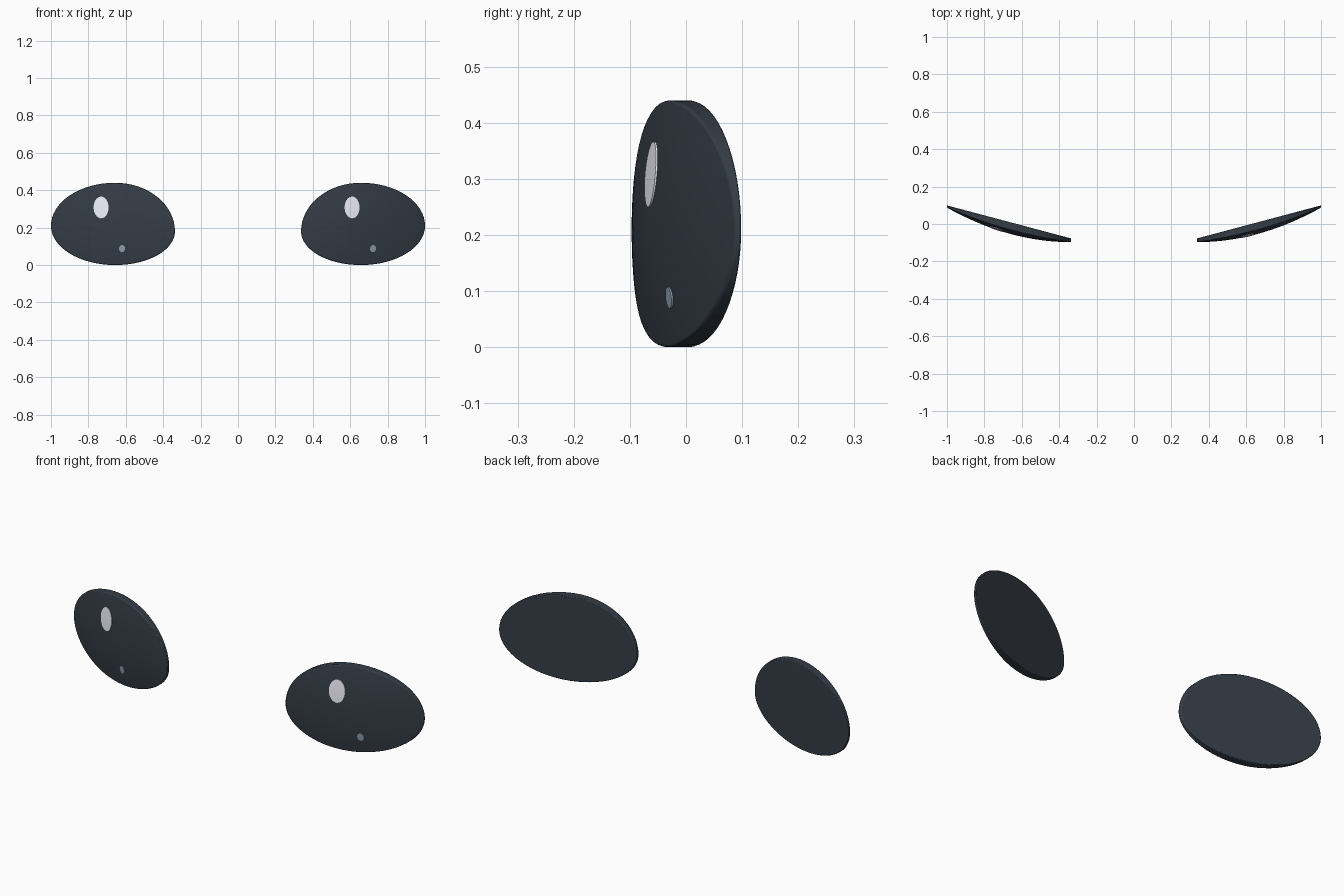
import bpy, bmesh, math

if "Cube" in bpy.data.objects:
    bpy.data.objects.remove(bpy.data.objects["Cube"])

N = 64        # points around each outline
RINGS = 12    # rings from centre to rim


def material(name, rgb):
    m = bpy.data.materials.new(name)
    m.diffuse_color = (*rgb, 1)
    m.use_nodes = True
    m.node_tree.nodes["Principled BSDF"].inputs["Base Color"].default_value = m.diffuse_color
    return m


DARK = material("dark_gloss", (0.035, 0.046, 0.062))
WHITE = material("bright_glint", (0.85, 0.87, 0.95))
GREY = material("dim_glint", (0.28, 0.36, 0.46))


# Curved front surface and flat tilted back, for the eye on +x
def front_y(x, z):
    return -0.097 + 0.42 * (x - 0.337) ** 2 + 0.42 * (z - 0.21) ** 2


def back_y(x):
    return -0.077 + 0.266 * (x - 0.337)


# Egg outline made of four quarter ellipses meeting smoothly
def outline(t):
    c, s = math.cos(t), math.sin(t)
    if c >= 0:
        return 0.657 + 0.343 * c, 0.21 + (0.23 if s > 0 else 0.21) * s
    return 0.657 + 0.320 * c, 0.18 + (0.26 if s > 0 else 0.18) * s


def ellipse(cx, cz, rx, rz):
    return lambda t: (cx + rx * math.cos(t), cz + rz * math.sin(t))


# Solid with a concentric-ring front, a side wall and a single-face back
def shell(name, side, shape, centre, front, back, mat, rings, bevel=0.0):
    bm = bmesh.new()

    def vert(x, y, z):
        return bm.verts.new((side * x, y, z))

    cx, cz = centre
    loops = []
    for r in range(1, rings + 1):
        f = r / rings
        loop = []
        for i in range(N):
            px, pz = shape(2 * math.pi * i / N)
            x, z = cx + (px - cx) * f, cz + (pz - cz) * f
            loop.append(vert(x, front(x, z), z))
        loops.append(loop)
    rim = []
    for i in range(N):
        x, z = shape(2 * math.pi * i / N)
        rim.append(vert(x, back(x, z), z))
    loops.append(rim)
    mid = vert(cx, front(cx, cz), cz)
    for i in range(N):
        j = (i + 1) % N
        bm.faces.new((mid, loops[0][i], loops[0][j]))
        for a, b in zip(loops, loops[1:]):
            bm.faces.new((a[i], b[i], b[j], a[j]))
    bm.faces.new(rim)
    bmesh.ops.recalc_face_normals(bm, faces=bm.faces)
    me = bpy.data.meshes.new(name)
    bm.to_mesh(me)
    bm.free()
    ob = bpy.data.objects.new(name, me)
    bpy.context.collection.objects.link(ob)
    me.materials.append(mat)
    bpy.ops.object.select_all(action='DESELECT')
    ob.select_set(True)
    bpy.context.view_layer.objects.active = ob
    bpy.ops.object.shade_smooth_by_angle(angle=math.radians(40))
    if bevel:
        b = ob.modifiers.new("soft_rim", 'BEVEL')
        b.width = bevel
        b.segments = 2
        b.limit_method = 'ANGLE'
        b.angle_limit = math.radians(40)
    return ob


# Glint: thin disc following the curved front
def glint(name, side, cx, cz, rx, rz, mat):
    shell(name, side, ellipse(cx, cz, rx, rz), (cx, cz),
          lambda x, z: front_y(x, z) - 0.003,
          lambda x, z: front_y(x, z) + 0.002, mat, 3)


# Both eyes; glints shift the same way on each, so they are not mirrored
for label, side, big_x, small_x in (("right", 1, 0.61, 0.722), ("left", -1, 0.732, 0.62)):
    shell(label + "_eye", side, outline, (0.657, 0.20), front_y,
          lambda x, z: back_y(x), DARK, RINGS, 0.004)
    glint(label + "_large_glint", side, big_x, 0.308, 0.04, 0.058, WHITE)
    glint(label + "_small_glint", side, small_x, 0.088, 0.016, 0.019, GREY)
